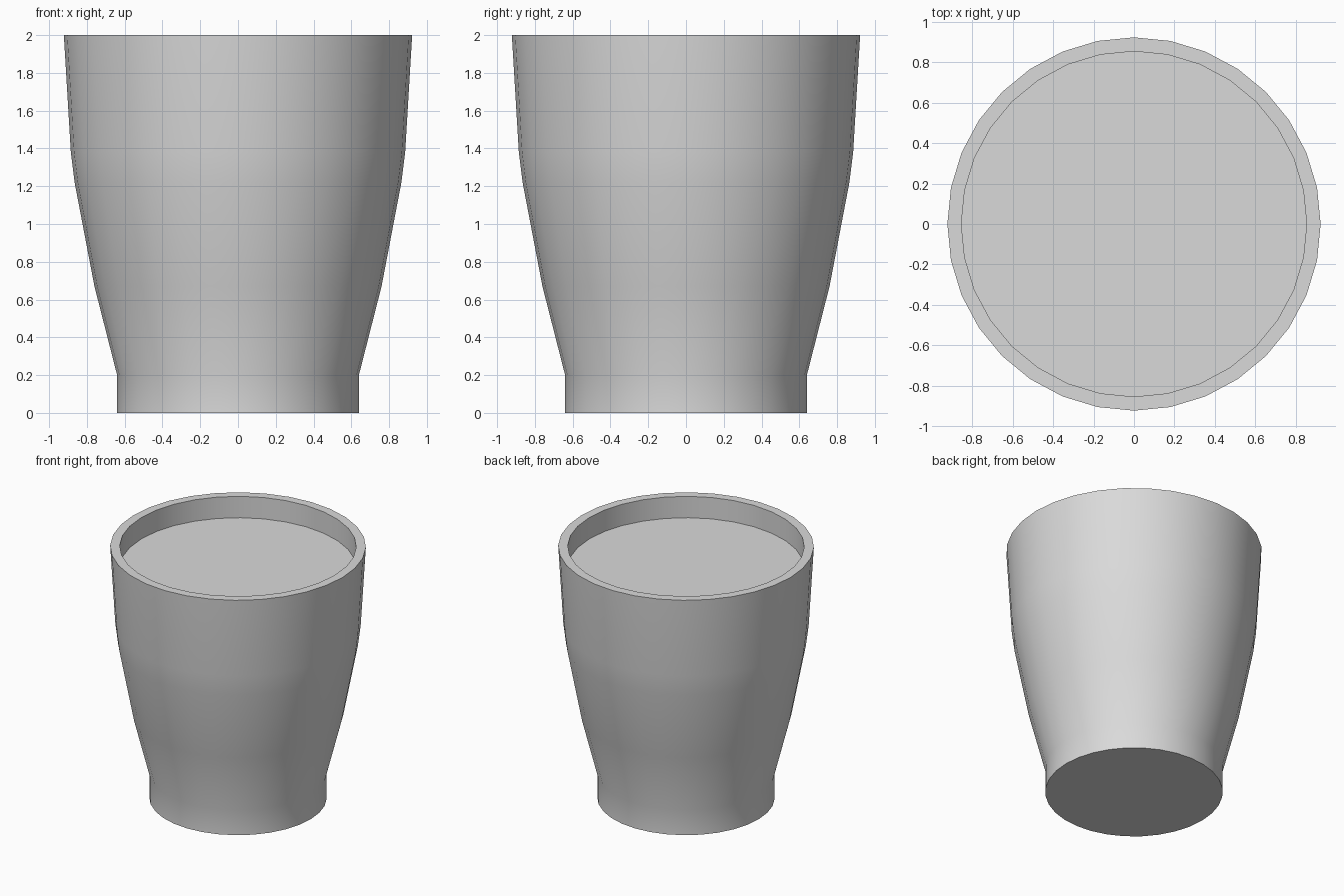
import bpy
import bmesh
from math import cos, sin, tau, radians

SIDES = 32

cube = bpy.data.objects.get("Cube")
if cube:
    bpy.data.objects.remove(cube, do_unlink=True)

# Plain grey material
grey = bpy.data.materials.new("light_grey")
grey.use_nodes = True
colour = (0.7, 0.7, 0.7, 1)
grey.diffuse_color = colour
grey.node_tree.nodes["Principled BSDF"].inputs["Base Color"].default_value = colour

# Profile as (radius, height): foot, flared wall, rim, then down to the recessed floor
profile = [(0.64, 0), (0.64, 0.2), (0.76, 0.67), (0.865, 1.22),
           (0.885, 1.38), (0.922, 2), (0.853, 2), (0.853, 1.83)]

# Turn the profile into rings joined by quads
bm = bmesh.new()
rings = [[bm.verts.new((r * cos(tau * i / SIDES), r * sin(tau * i / SIDES), z))
          for i in range(SIDES)] for r, z in profile]
for low, high in zip(rings, rings[1:]):
    for i in range(SIDES):
        j = (i + 1) % SIDES
        bm.faces.new((low[i], low[j], high[j], high[i]))

# Underside and inner floor
bm.faces.new(rings[0][::-1])
bm.faces.new(rings[-1])
bmesh.ops.recalc_face_normals(bm, faces=bm.faces)

mesh = bpy.data.meshes.new("cup")
bm.to_mesh(mesh)
bm.free()
mesh.materials.append(grey)
cup = bpy.data.objects.new("cup", mesh)
bpy.context.collection.objects.link(cup)

# Smooth wall with crisp rim, foot and floor edges
bpy.ops.object.select_all(action="DESELECT")
cup.select_set(True)
bpy.context.view_layer.objects.active = cup
bpy.ops.object.shade_smooth_by_angle(angle=radians(30))
